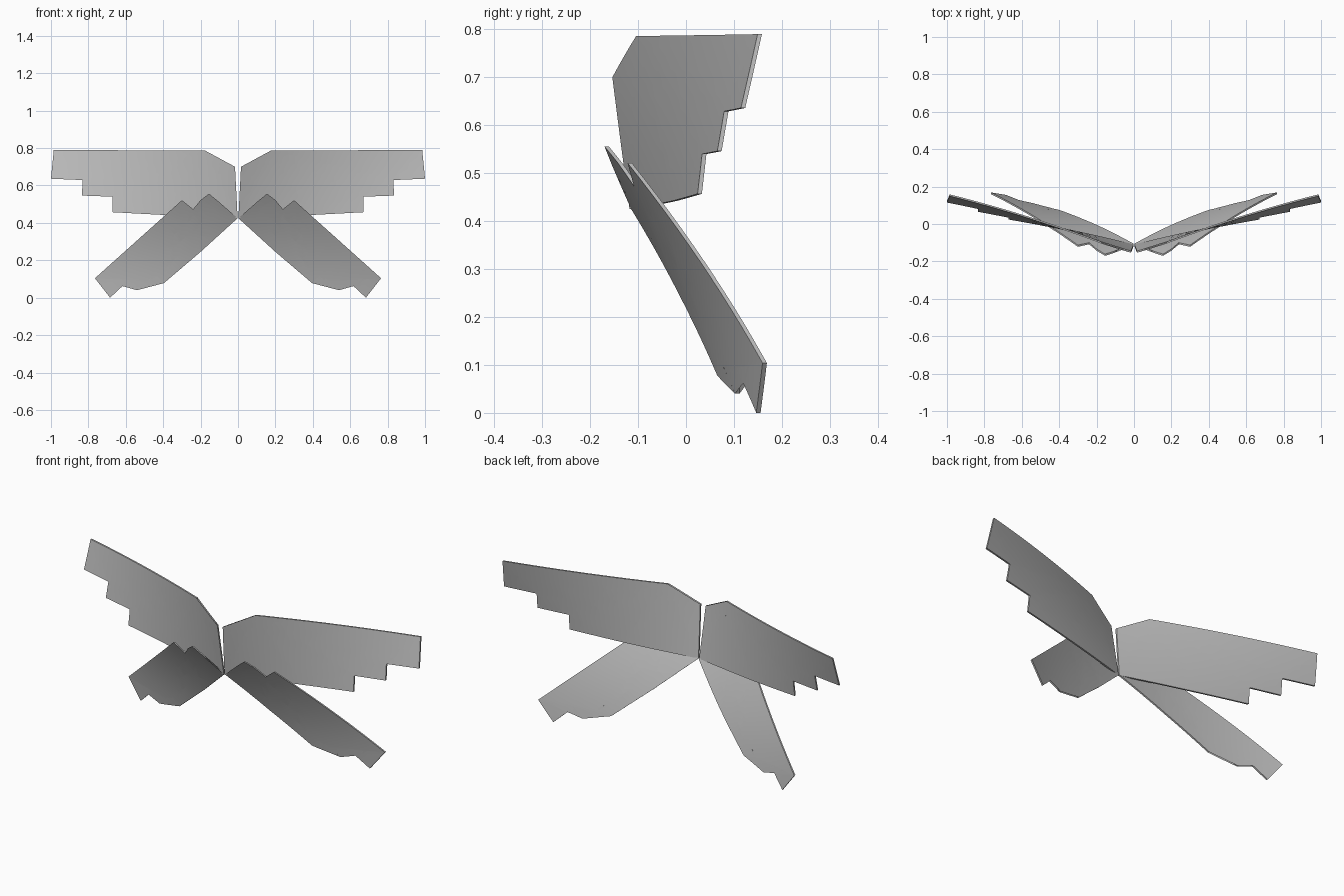
import bpy, bmesh, math
from mathutils import Vector

cube = bpy.data.objects.get("Cube")
if cube:
    bpy.data.objects.remove(cube, do_unlink=True)

grey = bpy.data.materials.new("wing grey")
grey.use_nodes = True
colour = (0.5, 0.5, 0.5, 1)
grey.diffuse_color = colour
grey.node_tree.nodes["Principled BSDF"].inputs["Base Color"].default_value = colour

THICKNESS = 0.009

# Stepped outlines of the left wings, as (x, z)
UPPER = [(0.002, 0.425), (0.016, 0.70), (0.175, 0.70), (0.175, 0.786),
         (0.985, 0.79), (1.0, 0.636), (0.83, 0.629), (0.835, 0.546),
         (0.67, 0.54), (0.672, 0.457), (0.39, 0.442)]
LOWER = [(0.002, 0.425), (0.064, 0.452), (0.105, 0.515), (0.155, 0.556),
         (0.2, 0.522), (0.24, 0.473), (0.30, 0.521), (0.765, 0.104),
         (0.684, 0.0), (0.583, 0.094), (0.54, 0.04), (0.444, 0.126),
         (0.396, 0.078), (0.2, 0.245)]


# Sweep of each wing: depth from the distance along (u) and across (v) it
def upper_depth(u, v):
    return -0.14 + 0.33 * u - 0.08 * u * u + v * (0.4 * u - 0.15)


def lower_depth(u, v):
    return -0.11 + 0.41 * u - 0.13 * u * u + v * (0.6 * u - 0.35)


def make_wing(name, outline, root_z, angle, depth, side):
    origin = Vector((0, 0, root_z))
    along = Vector((math.cos(angle), 0, math.sin(angle)))
    across = Vector((-math.sin(angle), 0, math.cos(angle)))
    bm = bmesh.new()
    bm.faces.new([bm.verts.new((x, -THICKNESS / 2, z)) for x, z in outline])
    bmesh.ops.triangulate(bm, faces=bm.faces[:])

    # Cut the flat sheet into strips so that it can bend
    for direction, first, count in ((along, 0, 20), (across, -4, 10)):
        for i in range(first, first + count):
            bmesh.ops.bisect_plane(
                bm, geom=bm.verts[:] + bm.edges[:] + bm.faces[:], dist=1e-5,
                plane_co=origin + direction * (0.05 * i + 0.013),
                plane_no=direction)

    # Thicken, then bend and mirror
    new = bmesh.ops.extrude_face_region(bm, geom=bm.faces[:])["geom"]
    for v in new:
        if isinstance(v, bmesh.types.BMVert):
            v.co.y += THICKNESS
    for v in bm.verts:
        d = v.co - origin
        v.co.y += depth(d.dot(along), d.dot(across))
        v.co.x *= side
    bmesh.ops.recalc_face_normals(bm, faces=bm.faces[:])

    mesh = bpy.data.meshes.new(name)
    bm.to_mesh(mesh)
    bm.free()
    mesh.materials.append(grey)
    wing = bpy.data.objects.new(name, mesh)
    bpy.context.collection.objects.link(wing)
    bpy.ops.object.select_all(action='DESELECT')
    wing.select_set(True)
    bpy.context.view_layer.objects.active = wing
    bpy.ops.object.shade_smooth_by_angle(angle=math.radians(35))


for label, side in (("left", 1), ("right", -1)):
    make_wing(label + "_upper_wing", UPPER, 0.6, 0, upper_depth, side)
    make_wing(label + "_lower_wing", LOWER, 0.425, math.radians(-41.9),
              lower_depth, side)
